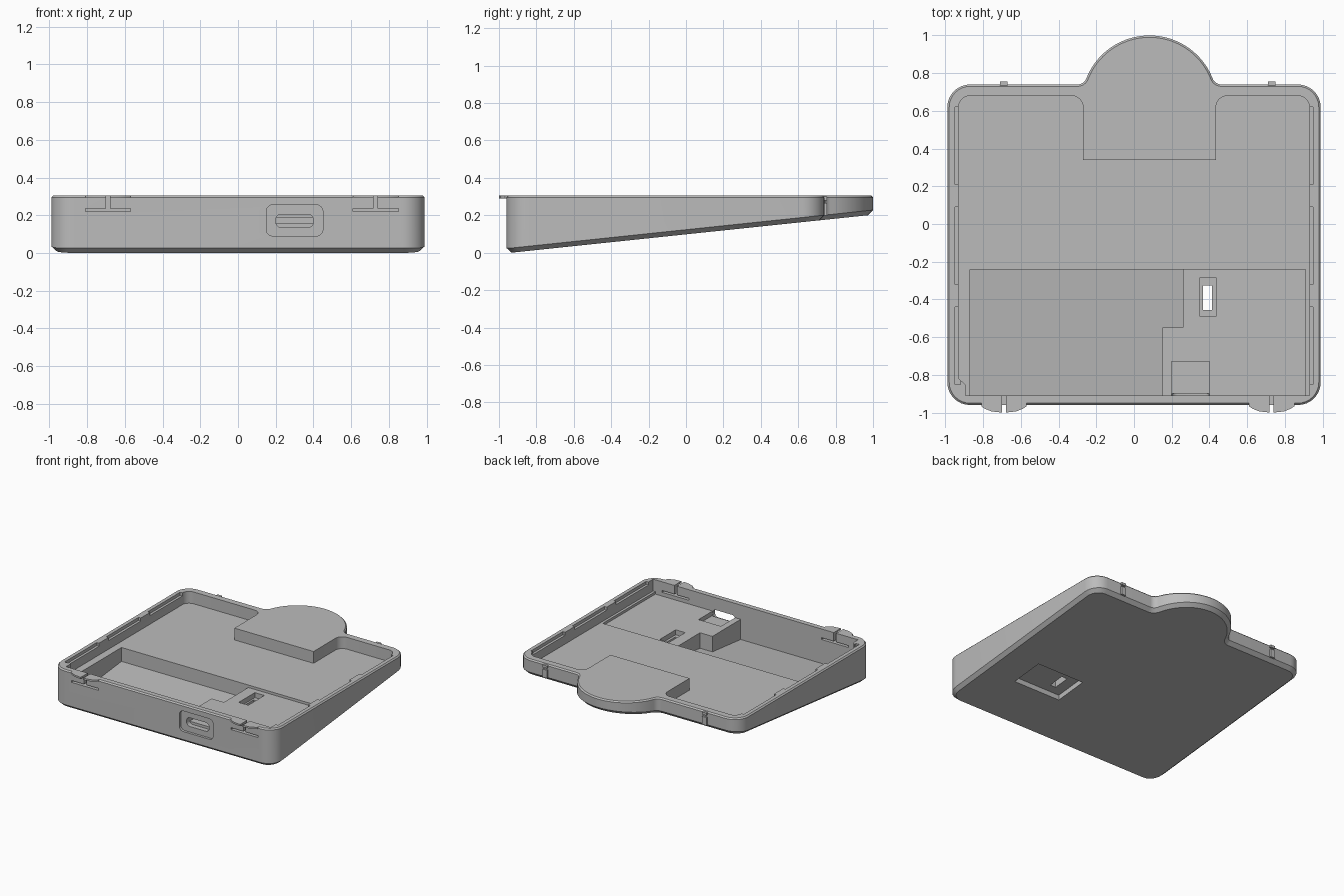
import bpy, bmesh, math

cube = bpy.data.objects.get("Cube")
if cube:
    bpy.data.objects.remove(cube, do_unlink=True)

TOP, FLOOR, SKIN = 0.305, 0.21, 0.025
CLIPS = (-0.69, 0.73)

grey = bpy.data.materials.new("plain grey")
grey.use_nodes = True
grey.diffuse_color = (0.5, 0.5, 0.5, 1)
grey.node_tree.nodes["Principled BSDF"].inputs["Base Color"].default_value = (0.5, 0.5, 0.5, 1)


def under(y):
    """Height of the sloping underside."""
    return max(0.0, 0.105 * (y + 0.935))


def loft(name, rings):
    """Closed solid through rings of matching points."""
    bm = bmesh.new()
    loops = [[bm.verts.new(p) for p in ring] for ring in rings]
    n = len(loops[0])
    for a, b in zip(loops, loops[1:]):
        for i in range(n):
            j = (i + 1) % n
            bm.faces.new((a[i], a[j], b[j], b[i]))
    bm.faces.new(loops[0][::-1])
    bm.faces.new(loops[-1])
    bmesh.ops.recalc_face_normals(bm, faces=bm.faces)
    mesh = bpy.data.meshes.new(name)
    bm.to_mesh(mesh)
    bm.free()
    mesh.materials.append(grey)
    obj = bpy.data.objects.new(name, mesh)
    bpy.context.collection.objects.link(obj)
    return obj


def prism(name, pts, z0, z1):
    """Upright prism; each end is a height or a function of y."""
    def level(z):
        return [(x, y, z(y) if callable(z) else z) for x, y in pts]
    return loft(name, [level(z0), level(z1)])


def rect(x0, x1, y0, y1):
    return [(x0, y0), (x1, y0), (x1, y1), (x0, y1)]


def arc(cx, cy, r, a0, a1, n=8):
    angles = [math.radians(a0 + (a1 - a0) * i / n) for i in range(n + 1)]
    return [(cx + r * math.cos(a), cy + r * math.sin(a)) for a in angles]


def rounded(x0, x1, y0, y1, r):
    return (arc(x1 - r, y0 + r, r, -90, 0) + arc(x1 - r, y1 - r, r, 0, 90)
            + arc(x0 + r, y1 - r, r, 90, 180) + arc(x0 + r, y0 + r, r, 180, 270))


def front_prism(name, pts, y0, y1):
    """Prism from an x-z profile, running along y."""
    return loft(name, [[(x, y, z) for x, z in pts] for y in (y0, y1)])


# Case outline: rounded rectangle with a round bump filleted into its back
BX, BY, BR, FR = 0.082, 0.64, 0.36, 0.05
rise = 0.74 + FR - BY
reach = math.sqrt((BR + FR) ** 2 - rise ** 2)
tilt = math.degrees(math.atan2(rise, reach))


def outline(d):
    """Outline moved inwards by d."""
    r = 0.12 - d
    return (arc(0.87, -0.84, r, -90, 0) + arc(0.87, 0.62, r, 0, 90)
            + arc(BX + reach, 0.74 + FR, FR + d, 270, 180 + tilt)
            + arc(BX, BY, BR - d, tilt, 180 - tilt, 40)
            + arc(BX - reach, 0.74 + FR, FR + d, -tilt, -90)
            + arc(-0.87, 0.62, r, 90, 180) + arc(-0.87, -0.84, r, 180, 270))


full, small, foot = outline(0), outline(0.01), outline(0.028)
case = loft("case", [
    [(x, y, under(y)) for x, y in foot],
    [(x, y, under(y) + SKIN) for x, y in full],
    [(x, y, TOP - 0.01) for x, y in full],
    [(x, y, TOP) for x, y in small]])

cutters = []

# Main tray, leaving a solid block in front of the bump
tray = ([(0.93, -0.91)] + arc(0.87, 0.62, 0.06, 0, 90)
        + arc(0.495, 0.62, 0.06, 90, 180) + [(0.435, 0.34), (-0.27, 0.34)]
        + arc(-0.33, 0.62, 0.06, 0, 90) + arc(-0.87, 0.62, 0.06, 90, 180)
        + [(-0.93, -0.82), (-0.895, -0.85), (-0.895, -0.91)])
cutters.append(prism("tray_cut", tray, FLOOR, 0.4))

# Deep front trough and the lower shelf beside it
trough = [(-0.87, -0.91), (0.15, -0.91), (0.15, -0.55),
          (0.26, -0.55), (0.26, -0.24), (-0.87, -0.24)]
cutters.append(prism("trough_cut", trough, lambda y: under(y) + SKIN, 0.25))
cutters.append(prism("shelf_cut", rect(0.1, 0.91, -0.91, -0.24), 0.19, 0.25))

# Port: seat in the shelf, outer recess and opening in the front wall
cutters.append(prism("port_seat_cut", rect(0.2, 0.4, -0.911, -0.73), 0.155, 0.25))
cutters.append(front_prism("port_recess_cut", rounded(0.15, 0.45, 0.09, 0.255, 0.035), -1.1, -0.94))
cutters.append(front_prism("port_opening_cut", rounded(0.2, 0.4, 0.135, 0.205, 0.03), -1.1, -0.9))

# Switch: recess on the shelf, slot right through, pocket underneath
cutters.append(prism("switch_recess_cut", rect(0.35, 0.435, -0.49, -0.285), 0.15, 0.25))
cutters.append(prism("switch_slot_cut", rect(0.365, 0.415, -0.455, -0.325), -0.1, 0.25))
cutters.append(prism("switch_pocket_cut", rect(0.28, 0.7, -0.52, -0.25), -0.1, lambda y: under(y) + 0.04))

# Shallow snap ledges along the inside of both side rims
for s in (-1, 1):
    for y0, y1 in ((-0.85, -0.44), (-0.32, 0.09), (0.21, 0.62)):
        a, b = sorted((s * 0.92, s * 0.95))
        cutters.append(prism("ledge_cut", rect(a, b, y0, y1), TOP - 0.025, 0.4))

# Slits that free the front clips
for c in CLIPS:
    cutters.append(front_prism("clip_slit_cut", rect(c - 0.12, c + 0.12, 0.22, 0.235), -1.1, -0.9))
    cutters.append(front_prism("clip_split_cut", rect(c - 0.011, c + 0.011, 0.23, 0.4), -1.1, -0.9))

bpy.context.view_layer.objects.active = case
for cutter in cutters:
    cutter.hide_render = True
    mod = case.modifiers.new(cutter.name, "BOOLEAN")
    mod.operation = "DIFFERENCE"
    mod.solver = "EXACT"
    mod.object = cutter
    bpy.ops.object.modifier_apply(modifier=mod.name)
for cutter in cutters:
    bpy.data.objects.remove(cutter, do_unlink=True)

parts = [case]
for c in CLIPS:
    # Split half-round finger tabs on the front rim
    for s in (-1, 1):
        tab = [(0.011, -0.94), (0.12, -0.94), (0.12, -0.967), (0.1, -0.98),
               (0.065, -0.994), (0.011, -1.0)]
        parts.append(prism("front_clip_tab", [(c + s * x, y) for x, y in tab], TOP - 0.014, TOP))
    # Small catches on the back wall
    for z0, z1 in ((0.2, 0.265), (0.28, TOP - 0.005)):
        parts.append(prism("back_catch", rect(c - 0.02, c + 0.02, 0.73, 0.755), z0, z1))

bpy.ops.object.select_all(action="DESELECT")
for part in parts:
    part.select_set(True)
bpy.ops.object.shade_smooth_by_angle(angle=math.radians(25))
